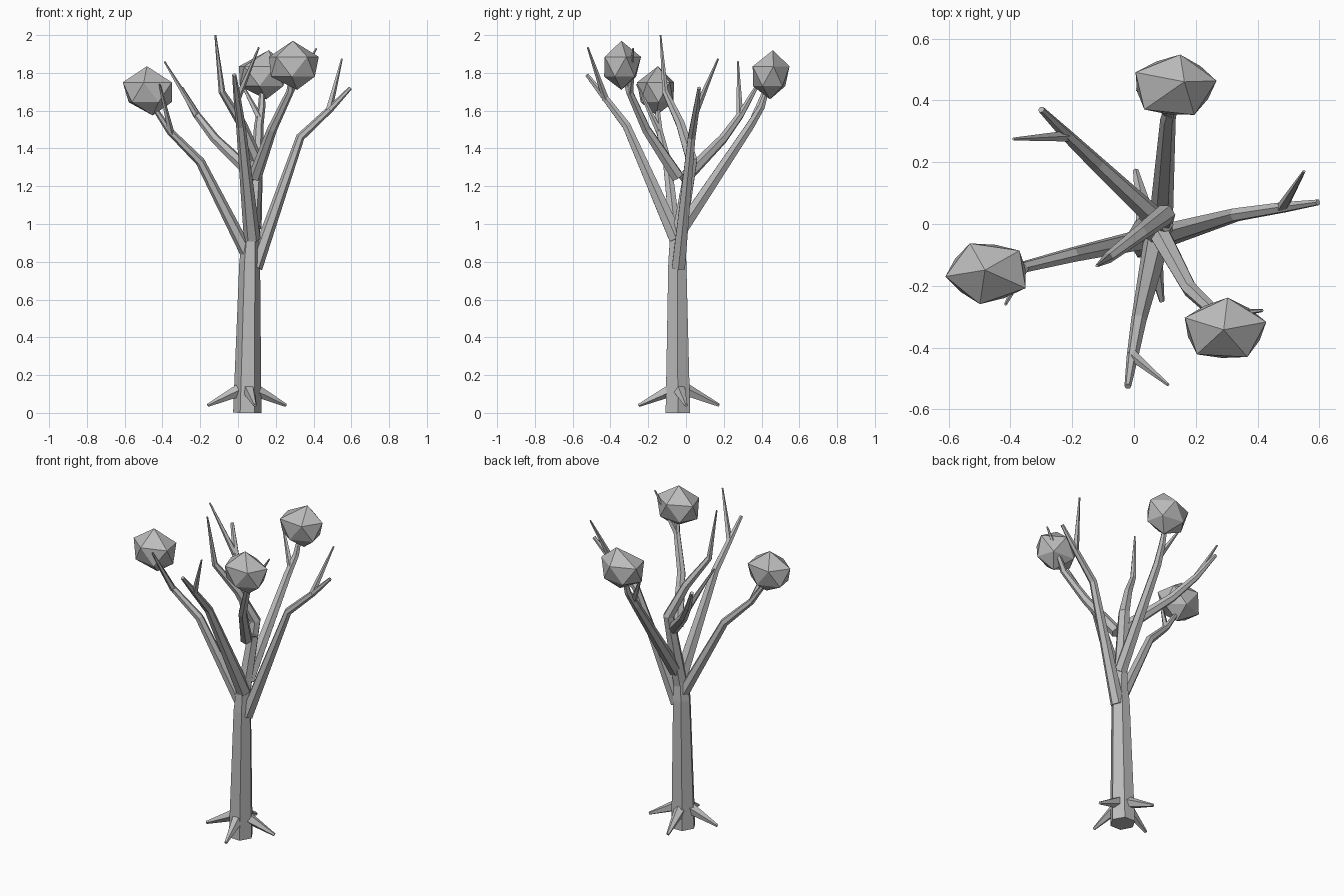
import bpy
import bmesh
import math
from mathutils import Vector

cube = bpy.data.objects.get("Cube")
if cube:
    bpy.data.objects.remove(cube, do_unlink=True)

grey = bpy.data.materials.new("plain grey")
grey.use_nodes = True
color = (0.5, 0.5, 0.5, 1)
grey.diffuse_color = color
grey.node_tree.nodes["Principled BSDF"].inputs["Base Color"].default_value = color


def finish(bm, name):
    bmesh.ops.recalc_face_normals(bm, faces=bm.faces)
    mesh = bpy.data.meshes.new(name)
    bm.to_mesh(mesh)
    bm.free()
    mesh.materials.append(grey)
    bpy.context.collection.objects.link(bpy.data.objects.new(name, mesh))


def limb(name, points, radii, sides=6):
    """Capped, tapering tube along a path."""
    bm = bmesh.new()
    pts = [Vector(p) for p in points]
    rings = []
    for i, (p, r) in enumerate(zip(pts, radii)):
        before = (p - pts[i - 1]).normalized() if i else Vector()
        after = (pts[i + 1] - p).normalized() if i < len(pts) - 1 else Vector()
        turn = Vector((0, 0, 1)).rotation_difference(before + after)
        angles = [math.tau * k / sides for k in range(sides)]
        rings.append([bm.verts.new(p + turn @ Vector((r * math.cos(a), r * math.sin(a), 0)))
                      for a in angles])
    for low, high in zip(rings, rings[1:]):
        for k in range(sides):
            n = (k + 1) % sides
            bm.faces.new((low[k], low[n], high[n], high[k]))
    bm.faces.new(rings[0])
    bm.faces.new(rings[-1])
    finish(bm, name)


def leaf_clump(name, center, apex, phase):
    """Squashed twenty-sided clump, narrower below."""
    bm = bmesh.new()
    c = Vector(center)
    top = bm.verts.new(c + Vector((*apex, 0.13)))
    bottom = bm.verts.new(c + Vector((0.02, 0, -0.13)))

    def ring(start, scale, z):
        angles = [math.radians(start + 72 * k) for k in range(5)]
        return [bm.verts.new(c + Vector((0.139 * scale * math.cos(a),
                                         0.104 * scale * math.sin(a), z))) for a in angles]
    upper, lower = ring(phase, 1, 0.045), ring(phase + 36, 0.88, -0.06)
    for k in range(5):
        n = (k + 1) % 5
        bm.faces.new((top, upper[k], upper[n]))
        bm.faces.new((upper[k], lower[k], upper[n]))
        bm.faces.new((upper[n], lower[k], lower[n]))
        bm.faces.new((lower[k], bottom, lower[n]))
    finish(bm, name)


# Trunk and the leader that continues it
limb("trunk", [(0.049, -0.043, 0), (0.062, -0.046, 0.8), (0.067, -0.047, 0.91)],
     [0.075, 0.055, 0.045])
limb("leader", [(0.067, -0.047, 0.88), (0.1, 0.03, 1.34), (0.02, -0.03, 1.53),
                (-0.085, -0.11, 1.7), (-0.12, -0.135, 2.0)],
     [0.045, 0.034, 0.026, 0.018, 0.005])

# Main branches
limb("left_branch", [(0.09, -0.04, 0.77), (0.33, 0.03, 1.46), (0.49, 0.055, 1.61),
                     (0.595, 0.07, 1.72)], [0.04, 0.023, 0.018, 0.01])
limb("right_branch", [(0.05, -0.045, 0.84), (-0.2, -0.1, 1.33), (-0.36, -0.14, 1.49),
                      (-0.46, -0.155, 1.64)], [0.036, 0.025, 0.019, 0.012])
limb("front_branch", [(0.075, -0.05, 0.92), (0.015, -0.315, 1.52), (-0.005, -0.43, 1.67),
                      (-0.02, -0.525, 1.79)], [0.044, 0.025, 0.019, 0.011])
limb("back_branch", [(0.085, -0.02, 0.98), (0.11, 0.34, 1.52), (0.125, 0.4, 1.62),
                     (0.13, 0.44, 1.75)], [0.04, 0.025, 0.02, 0.012])
limb("back_right_branch", [(0.1, -0.01, 1.24), (-0.12, 0.195, 1.45), (-0.22, 0.29, 1.58),
                           (-0.3, 0.37, 1.72)], [0.036, 0.026, 0.02, 0.011])
limb("front_left_branch", [(0.09, -0.045, 1.25), (0.18, -0.21, 1.5), (0.275, -0.3, 1.7),
                           (0.29, -0.33, 1.8)], [0.036, 0.026, 0.02, 0.012])

# Thin side twigs
twigs = {
    "left": ((0.48, 0.053, 1.6), (0.55, 0.17, 1.875)),
    "right": ((-0.355, -0.138, 1.48), (-0.415, -0.26, 1.74)),
    "front": ((-0.005, -0.425, 1.66), (0.11, -0.52, 1.935)),
    "back": ((0.115, 0.36, 1.56), (0.01, 0.435, 1.76)),
    "back_right": ((-0.215, 0.285, 1.57), (-0.39, 0.275, 1.86)),
    "front_left": ((0.27, -0.295, 1.69), (0.415, -0.28, 1.93)),
}
for side, path in twigs.items():
    limb(side + "_twig", path, [0.019, 0.005], 5)

# Roots
roots = {"left": (0.255, 0, 0.04), "right": (-0.16, -0.085, 0.04),
         "back": (0.005, 0.175, 0.04), "front": (0.09, -0.25, 0.04)}
for side, tip in roots.items():
    limb(side + "_root", [(0.05, -0.043, 0.14), tip], [0.042, 0.009], 5)

# Leaf clumps
leaf_clump("right_leaf_clump", (-0.472, -0.157, 1.705), (-0.01, 0.008), 43)
leaf_clump("front_left_leaf_clump", (0.293, -0.342, 1.84), (-0.003, 0), 86)
leaf_clump("back_leaf_clump", (0.13, 0.445, 1.79), (0.033, 0.015), 82)
